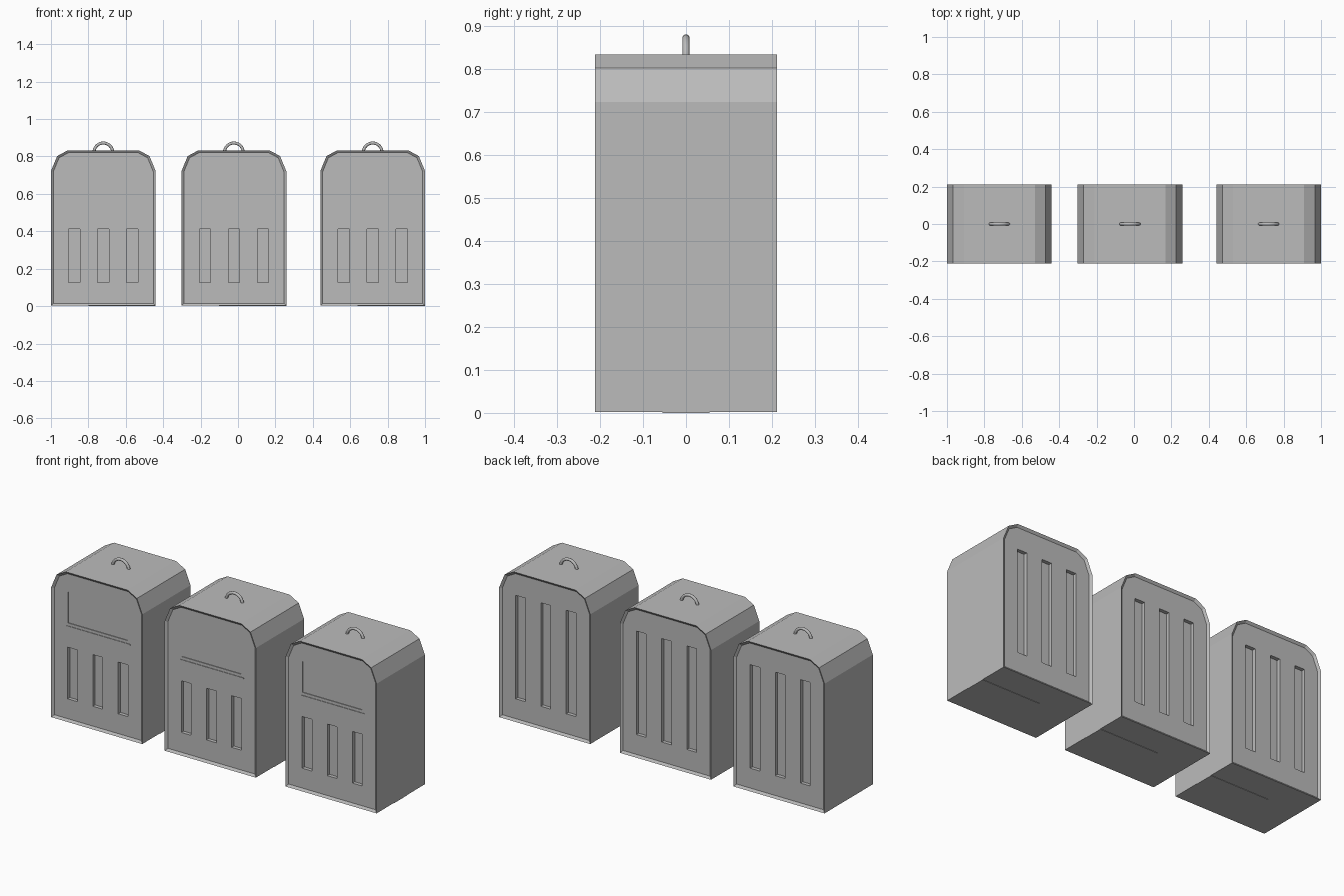
import bpy
import bmesh
from math import pi, cos, sin

if "Cube" in bpy.data.objects:
    bpy.data.objects.remove(bpy.data.objects["Cube"])

grey = bpy.data.materials.new("grey metal")
grey.use_nodes = True
grey.diffuse_color = (0.5, 0.5, 0.5, 1)
grey.node_tree.nodes["Principled BSDF"].inputs["Base Color"].default_value = (0.5, 0.5, 0.5, 1)

DEPTH = 0.212      # half depth of a bin
PANEL = 0.202      # distance of the sunk end panels from the middle
BASE = 0.002


def finish(bm, name, x):
    bmesh.ops.recalc_face_normals(bm, faces=bm.faces[:])
    mesh = bpy.data.meshes.new(name)
    bm.to_mesh(mesh)
    bm.free()
    mesh.materials.append(grey)
    obj = bpy.data.objects.new(name, mesh)
    obj.location.x = x
    bpy.context.collection.objects.link(obj)
    return obj


def add_box(bm, x0, x1, y0, y1, z0, z1):
    verts = bmesh.ops.create_cube(bm, size=1)["verts"]
    for v in verts:
        v.co.x = x1 if v.co.x > 0 else x0
        v.co.y = y1 if v.co.y > 0 else y0
        v.co.z = z1 if v.co.z > 0 else z0


def make_body(x):
    # Outline with chamfered shoulders, extruded front to back
    half = [(0.28, BASE), (0.28, 0.722), (0.247, 0.802), (0.19, 0.833)]
    outline = half + [(-px, pz) for px, pz in reversed(half)]
    bm = bmesh.new()
    front = bm.faces.new([bm.verts.new((px, -DEPTH, pz)) for px, pz in outline])
    ext = bmesh.ops.extrude_face_region(bm, geom=[front], use_keep_orig=True)
    for v in ext["geom"]:
        if isinstance(v, bmesh.types.BMVert):
            v.co.y = DEPTH
    bmesh.ops.recalc_face_normals(bm, faces=bm.faces[:])
    # Sunk panels with a sloped rim on both ends
    for cap in [f for f in bm.faces if abs(f.normal.y) > 0.9]:
        bmesh.ops.inset_region(bm, faces=[cap], thickness=0.013,
                               depth=PANEL - DEPTH, use_even_offset=True)
    body = finish(bm, "bin_body", x)

    # Slots front and back, and the shallow flap opening
    bm = bmesh.new()
    for sx in (-0.155, 0, 0.155):
        add_box(bm, sx - 0.03, sx + 0.03, -0.25, 0.02 - PANEL, 0.125, 0.412)
        add_box(bm, sx - 0.03, sx + 0.03, PANEL - 0.02, 0.25, 0.125, 0.70)
    add_box(bm, -0.182, 0.182, -0.25, 0.004 - PANEL, 0.547, 0.72)
    cutter = finish(bm, "slot_cutter", x)
    cutter.hide_render = True
    mod = body.modifiers.new("slots", 'BOOLEAN')
    mod.operation = 'DIFFERENCE'
    mod.solver = 'EXACT'
    mod.object = cutter
    bpy.context.view_layer.objects.active = body
    bpy.ops.object.modifier_apply(modifier=mod.name)
    bpy.data.objects.remove(cutter)


def make_plate(name, x, *bounds):
    bm = bmesh.new()
    add_box(bm, *bounds)
    finish(bm, name, x)


def make_handle(x, segments=16, sides=10):
    # Arched round bar whose ends sink into the lid
    bm = bmesh.new()
    rings = []
    for i in range(segments + 1):
        a = pi * i / segments
        ring = []
        for j in range(sides):
            b = 2 * pi * j / sides
            r = 0.05 + 0.008 * cos(b)
            ring.append(bm.verts.new((r * cos(a), 0.008 * sin(b), 0.822 + r * sin(a))))
        rings.append(ring)
    for p, q in zip(rings, rings[1:]):
        for j in range(sides):
            k = (j + 1) % sides
            bm.faces.new((p[j], p[k], q[k], q[j]))
    bm.faces.new(rings[0])
    bm.faces.new(rings[-1])
    handle = finish(bm, "lid_handle", x)
    for poly in handle.data.polygons:
        poly.use_smooth = len(poly.vertices) == 4


for x in (-0.72, -0.022, 0.72):
    make_body(x)
    make_handle(x)
    make_plate("flap_sill", x, -0.19, 0.20, -PANEL - 0.003, -PANEL + 0.003, 0.525, 0.531)
    make_plate("foot_plate", x, -0.08, 0.28, -0.055, 0.055, 0, BASE + 0.001)
